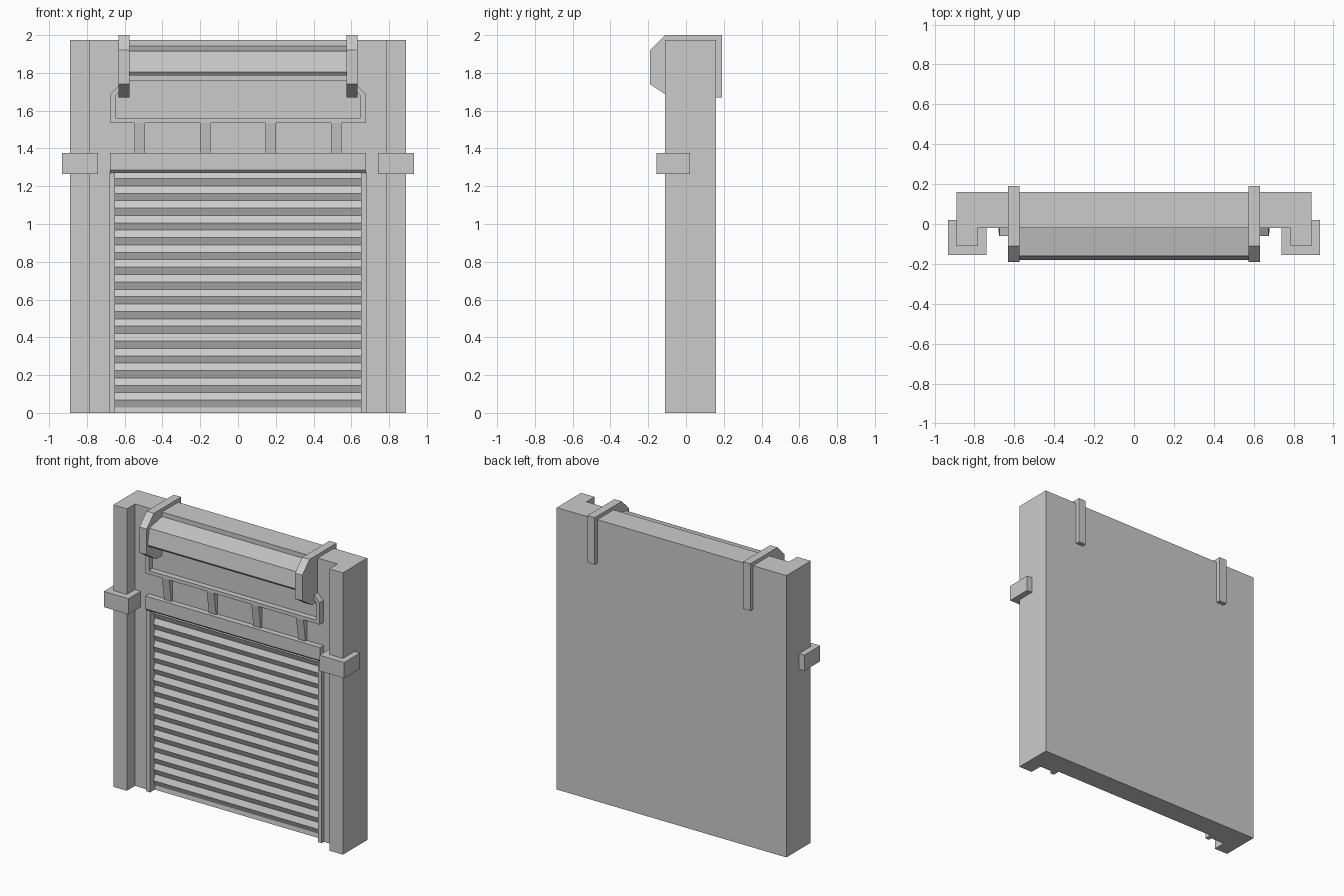
import bpy, bmesh

if "Cube" in bpy.data.objects:
    bpy.data.objects.remove(bpy.data.objects["Cube"])


def prism(name, pts, axis, a, b, hole=None):
    """Extrude a 2D outline along an axis (x: y,z  y: x,z  z: x,y); an equal-count hole makes a ring."""
    def place(p, t):
        u, v = p
        return {'x': (t, u, v), 'y': (u, t, v), 'z': (u, v, t)}[axis]
    bm = bmesh.new()
    n = len(pts)
    loops = [[[bm.verts.new(place(p, t)) for p in o] for t in (a, b)]
             for o in ([pts, hole] if hole else [pts])]
    for lo, hi in loops:
        for i in range(n):
            j = (i + 1) % n
            bm.faces.new((lo[i], lo[j], hi[j], hi[i]))
    for end in (0, 1):
        if hole:
            o, h = loops[0][end], loops[1][end]
            for i in range(n):
                j = (i + 1) % n
                bm.faces.new((o[i], o[j], h[j], h[i]))
        else:
            bm.faces.new(loops[0][end])
    bmesh.ops.recalc_face_normals(bm, faces=bm.faces)
    me = bpy.data.meshes.new(name)
    bm.to_mesh(me)
    bm.free()
    ob = bpy.data.objects.new(name, me)
    bpy.context.collection.objects.link(ob)
    return ob


def box(name, x0, x1, y0, y1, z0, z1):
    return prism(name, [(x0, y0), (x1, y0), (x1, y1), (x0, y1)], 'z', z0, z1)


def mirrored(half):
    """Complete a right-half outline with its reflection."""
    return half + [(-x, y) for x, y in reversed(half)]


TOP, DOOR_TOP, DOOR_X = 1.975, 1.28, 0.65

# Wall with corner pillars, recessed below for the shutter
pillar = [(0.89, 0.16), (0.89, -0.11), (0.785, -0.11), (0.785, -0.02)]
prism("wall_lower", mirrored(pillar + [(DOOR_X, -0.02), (DOOR_X, 0.03)]), 'z', 0, DOOR_TOP)
prism("wall_upper", mirrored(pillar), 'z', DOOR_TOP, TOP)

# Zigzag roller shutter
step, z = 0.0391, DOOR_TOP
zig, k = [], 0
while z > 0:
    zig.append((0.01 if k % 2 == 0 else -0.007, z))
    z -= step
    k += 1
zig.append((0.006, 0))
prism("shutter", [(0.04, 0), (0.04, DOOR_TOP)] + zig, 'x', -DOOR_X, DOOR_X)

# Lintel beam with sloped underside
prism("lintel", [(0.03, 1.27), (-0.045, 1.27), (-0.06, 1.285), (-0.06, 1.375), (0.03, 1.375)],
      'x', -0.677, 0.677)

# Sign frame with clipped upper corners
outer = mirrored([(0.675, 1.535), (0.675, 1.69), (0.58, 1.785)])
inner = mirrored([(0.648, 1.56), (0.648, 1.68), (0.568, 1.76)])
prism("sign_frame", outer, 'y', -0.06, -0.01, hole=inner)

# Tapered brackets between lintel and sign
for x in (-0.52, -0.173, 0.173, 0.52):
    prism("sign_bracket", [(0, 1.375), (-0.035, 1.375), (-0.06, 1.535), (0, 1.535)],
          'x', x - 0.028, x + 0.028)

# Roller housing
prism("roller_housing", [(0, 1.943), (-0.02, 1.943), (-0.16, 1.915), (-0.18, 1.805),
                         (-0.165, 1.787), (0, 1.787)], 'x', -0.59, 0.59)

# Straps hooked over the wall, profile wraps front, top and back
strap = [(0.19, 2.0), (0.19, 1.67), (0.16, 1.67), (0.16, TOP), (-0.02, TOP), (-0.02, 1.67),
         (-0.085, 1.67), (-0.19, 1.74), (-0.19, 1.92), (-0.11, 2.0)]

for s, side in ((-1, "left"), (1, "right")):
    prism(side + "_strap", strap, 'x', *sorted((s * 0.575, s * 0.632)))
    # Door jamb
    box(side + "_jamb", *sorted((s * DOOR_X, s * 0.68)), -0.045, 0.03, 0, 1.275)
    # Collar around the pillar
    box(side + "_collar", *sorted((s * 0.74, s * 0.932)), -0.155, 0.02, 1.265, 1.375)
